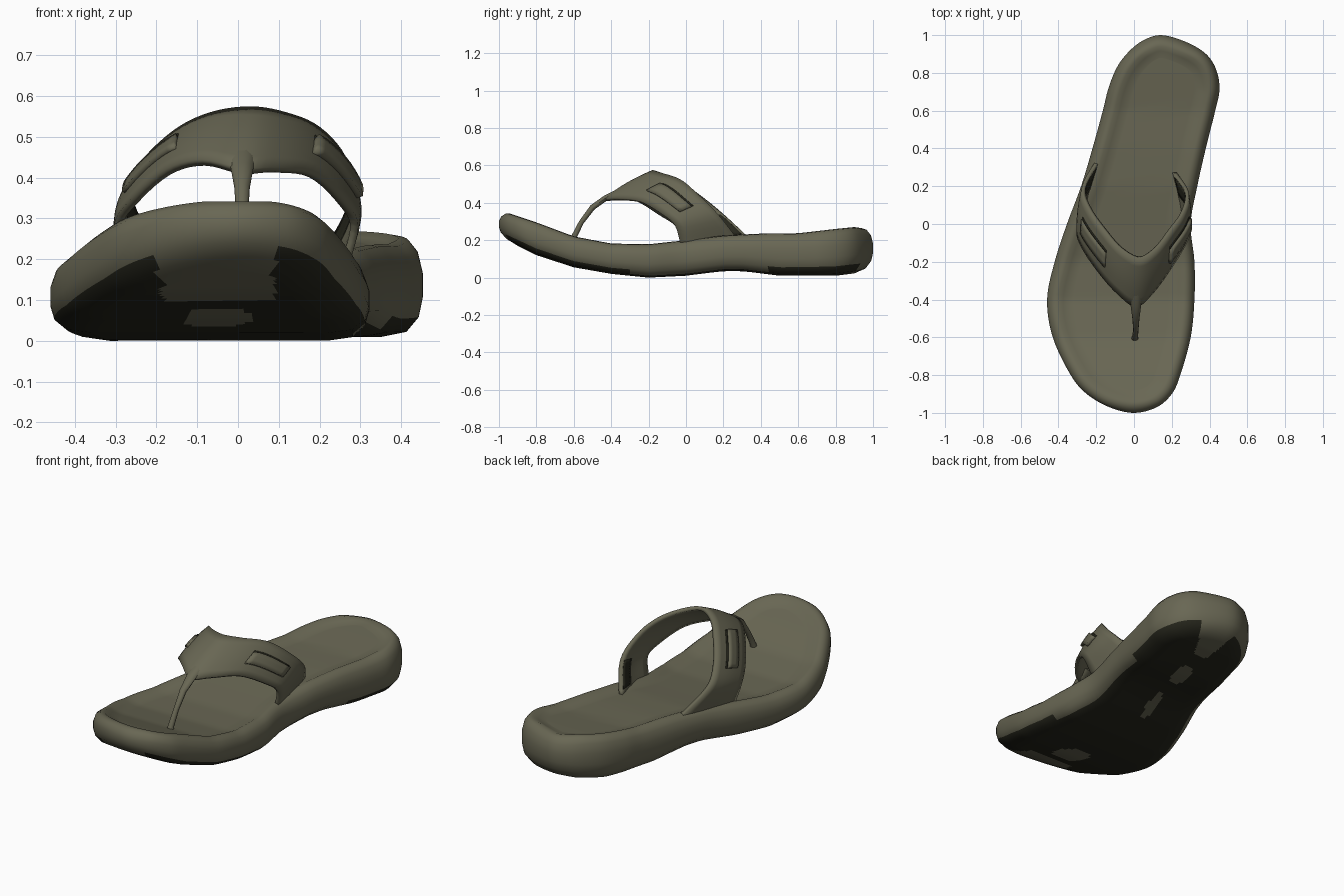
import bpy
import math
from mathutils import Vector

if "Cube" in bpy.data.objects:
    bpy.data.objects.remove(bpy.data.objects["Cube"], do_unlink=True)


def make_material(name, color):
    mat = bpy.data.materials.new(name)
    mat.use_nodes = True
    mat.diffuse_color = color
    shader = mat.node_tree.nodes["Principled BSDF"]
    shader.inputs["Base Color"].default_value = color
    shader.inputs["Roughness"].default_value = 0.8
    return mat


olive = make_material("olive_foam", (0.14, 0.135, 0.088, 1))
dark = make_material("dark_tread", (0.02, 0.02, 0.012, 1))


def make_object(name, verts, faces, materials, angle=50):
    mesh = bpy.data.meshes.new(name)
    mesh.from_pydata(verts, [], faces)
    obj = bpy.data.objects.new(name, mesh)
    bpy.context.collection.objects.link(obj)
    for mat in materials:
        mesh.materials.append(mat)
    bpy.ops.object.select_all(action='DESELECT')
    obj.select_set(True)
    bpy.context.view_layer.objects.active = obj
    bpy.ops.object.shade_smooth_by_angle(angle=math.radians(angle))
    return obj


def spline(a, b, c, d, t):
    """Smooth curve from b to c."""
    return b + 0.5 * t * (c - a + t * (2 * a - 5 * b + 4 * c - d + t * (3 * (b - c) + d - a)))


def table(rows, y):
    """Straight interpolation of the values listed against y."""
    if y <= rows[0][0]:
        return rows[0][1]
    for (y0, v0), (y1, v1) in zip(rows, rows[1:]):
        if y <= y1:
            return v0 + (v1 - v0) * (y - y0) / (y1 - y0)
    return rows[-1][1]


# Sole outline: y, right-hand edge x, left-hand edge x
STATIONS = [(-.97, -.13, .12), (-.9, -.25, .2), (-.8, -.335, .245), (-.6, -.43, .3),
            (-.4, -.46, .32), (-.2, -.42, .32), (0, -.355, .3), (.2, -.28, .335),
            (.4, -.22, .38), (.6, -.165, .43), (.72, -.135, .453), (.83, -.09, .43),
            (.91, -.03, .37), (.97, .045, .26)]
BOTTOM = [(-1, .22), (-.9, .17), (-.8, .12), (-.6, .055), (-.4, .02), (-.2, 0),
          (0, .01), (.2, .035), (.3, .035), (.5, .01), (.8, .01), (.92, .025), (1, .05)]
TOP = [(-1, .345), (-.95, .345), (-.8, .295), (-.6, .22), (-.4, .182), (-.2, .178),
       (0, .2), (.2, .225), (.4, .235), (.6, .237), (.8, .26), (.9, .27), (1, .255)]
# Edge profile: inset, height fraction, extra drop
PROFILE = [(.1, 0, 0), (.04, .05, 0), (.01, .2, 0), (0, .4, 0), (0, .65, 0),
           (.012, .86, 0), (.035, .98, 0), (.06, 1, 0), (.085, 1, .012), (.12, 1, .02)]
STEPS, COLUMNS = 6, 26
# Lighter tread patches: centre y, half length, half width
PATCHES = [(-.58, .1, .085), (.14, .12, .03), (.5, .11, .05)]


def outline_points():
    ctrl = [Vector((0, -1))] + [Vector((r, y)) for y, l, r in STATIONS]
    ctrl += [Vector((.14, 1))] + [Vector((l, y)) for y, l, r in reversed(STATIONS)]
    n = len(ctrl)
    return [spline(ctrl[i - 1], ctrl[i], ctrl[(i + 1) % n], ctrl[(i + 2) % n], k / STEPS)
            for i in range(n) for k in range(STEPS)]


def is_patch(y, off):
    if abs(off) < .14 and y < -.74 or abs(off) < .04 + .25 * (y - .72) and y > .72:
        return True
    return any(((y - c) / h) ** 2 + (off / w) ** 2 < 1 for c, h, w in PATCHES)


def build_sole():
    pts = outline_points()
    n = len(pts)
    half = n // 2
    verts, faces = [], []
    # Wrap the edge profile round the outline
    for inset, frac, drop in PROFILE:
        for i, p in enumerate(pts):
            t = (pts[(i + 1) % n] - pts[i - 1]).normalized()
            q = p + Vector((-t.y, t.x)) * inset
            low, high = table(BOTTOM, q.y), table(TOP, q.y)
            verts.append((q.x, q.y, low + (high - low) * frac - drop))
    for r in range(len(PROFILE) - 1):
        for i in range(n):
            j = (i + 1) % n
            faces.append((r * n + i, r * n + j, r * n + n + j, r * n + n + i))

    # Close top and bottom with rows of quads from side to side
    def cap(base, flip):
        rows = []
        for i in range(1, half):
            a, b = Vector(verts[base + i]), Vector(verts[base + n - i])
            row = [base + i]
            for c in range(1, COLUMNS):
                row.append(len(verts))
                verts.append(tuple(a.lerp(b, c / COLUMNS)))
            rows.append(row + [base + n - i])
        new = []
        for r0, r1 in zip(rows, rows[1:]):
            new += [(r0[c], r1[c], r1[c + 1], r0[c + 1]) for c in range(COLUMNS)]
        for c in range(COLUMNS):
            new.append((base, rows[0][c], rows[0][c + 1]))
            new.append((base + half, rows[-1][c + 1], rows[-1][c]))
        faces.extend(tuple(reversed(f)) if flip else f for f in new)

    cap((len(PROFILE) - 1) * n, False)
    first_bottom = len(faces)
    cap(0, True)
    sole = make_object("sole", verts, faces, [olive, dark])
    # Dark tread underneath, climbing the edge at the toe and outer heel
    for f in sole.data.polygons:
        y = f.center.y
        off = f.center.x + .05 - .28 * max(0, y)
        climbs = f.index < 2 * n and (y < -.3 or (.45 < y < .95 and off > 0))
        if f.index < n or f.index >= first_bottom or climbs:
            f.material_index = 0 if is_patch(y, off) else 1


build_sole()

# Strap edges from one side of the foot to the other
FRONT = [(-.29, -.02, .18), (-.305, -.06, .28), (-.265, -.15, .345), (-.18, -.27, .42),
         (-.09, -.37, .445), (.01, -.44, .425), (.1, -.37, .425), (.19, -.25, .41),
         (.265, -.13, .34), (.295, -.06, .28), (.27, -.03, .18)]
BACK = [(-.2, .34, .21), (-.275, .2, .34), (-.245, .09, .43), (-.16, -.03, .515),
        (-.07, -.13, .56), (.03, -.18, .575), (.12, -.13, .56), (.2, -.03, .525),
        (.265, .06, .45), (.29, .17, .34), (.22, .28, .2)]


def edge_point(points, u):
    last = len(points) - 1
    i = min(int(u), last - 1)
    a, b, c, d = (Vector(points[max(0, min(last, i + k))]) for k in (-1, 0, 1, 2))
    return spline(a, b, c, d, u - i)


def strap_point(u, v, lift):
    def flat(s):
        return edge_point(FRONT, s).lerp(edge_point(BACK, s), v)
    across = edge_point(BACK, u) - edge_point(FRONT, u)
    along = flat(min(u + .1, 10)) - flat(max(u - .1, 0))
    normal = along.cross(across).normalized()
    return flat(u) + normal * (lift + .01 * math.sin(math.pi * v))


def build_band(name, u0, u1, v0, v1, cols, rows, lift, thick, mat=olive):
    verts = [strap_point(u0 + (u1 - u0) * i / cols, v0 + (v1 - v0) * j / rows, lift)
             for i in range(cols + 1) for j in range(rows + 1)]
    w = rows + 1
    faces = [(i * w + j, i * w + w + j, i * w + w + j + 1, i * w + j + 1)
             for i in range(cols) for j in range(rows)]
    band = make_object(name, verts, faces, [mat])
    solid = band.modifiers.new("thickness", 'SOLIDIFY')
    solid.thickness = thick
    solid.offset = -1


build_band("strap", 0, 10, 0, 1, 50, 6, 0, .02)
# Raised folds, the shaded slots behind them, and the linings of the strap ends
for side, fold, lining, lift in (("right", (1.8, 3.3), (.2, 1), .009),
                                 ("left", (6.8, 8.4), (9, 9.8), .016)):
    build_band(side + "_strap_fold", *fold, .32, .64, 8, 3, lift, lift + .006)
    build_band(side + "_fold_slot", *fold, .64, .69, 8, 1, .003, .006, dark)
    build_band(side + "_strap_lining", *lining, .62, .95, 6, 3, -.019, .004, dark)


# Toe post: tapering tube that flares into the strap
PATH = [(.01, -.36, .46, .034), (.01, -.43, .425, .028), (.01, -.5, .375, .019),
        (.01, -.56, .295, .014), (.005, -.6, .215, .016), (.005, -.61, .18, .022)]


def build_post():
    sides, verts = 10, []
    for i, (x, y, z, radius) in enumerate(PATH):
        a = Vector(PATH[max(i - 1, 0)][:3])
        b = Vector(PATH[min(i + 1, len(PATH) - 1)][:3])
        axis = (b - a).normalized()
        side = Vector((1, 0, 0))
        up = axis.cross(side).normalized()
        for k in range(sides):
            ang = 2 * math.pi * k / sides
            verts.append(Vector((x, y, z)) + side * radius * math.cos(ang)
                         + up * min(radius, .016) * math.sin(ang))
    faces = [(r * sides + k, r * sides + (k + 1) % sides,
              r * sides + sides + (k + 1) % sides, r * sides + sides + k)
             for r in range(len(PATH) - 1) for k in range(sides)]
    faces += [tuple(reversed(range(sides))),
              tuple(range(len(verts) - sides, len(verts)))]
    make_object("toe_post", verts, faces, [olive])


build_post()
